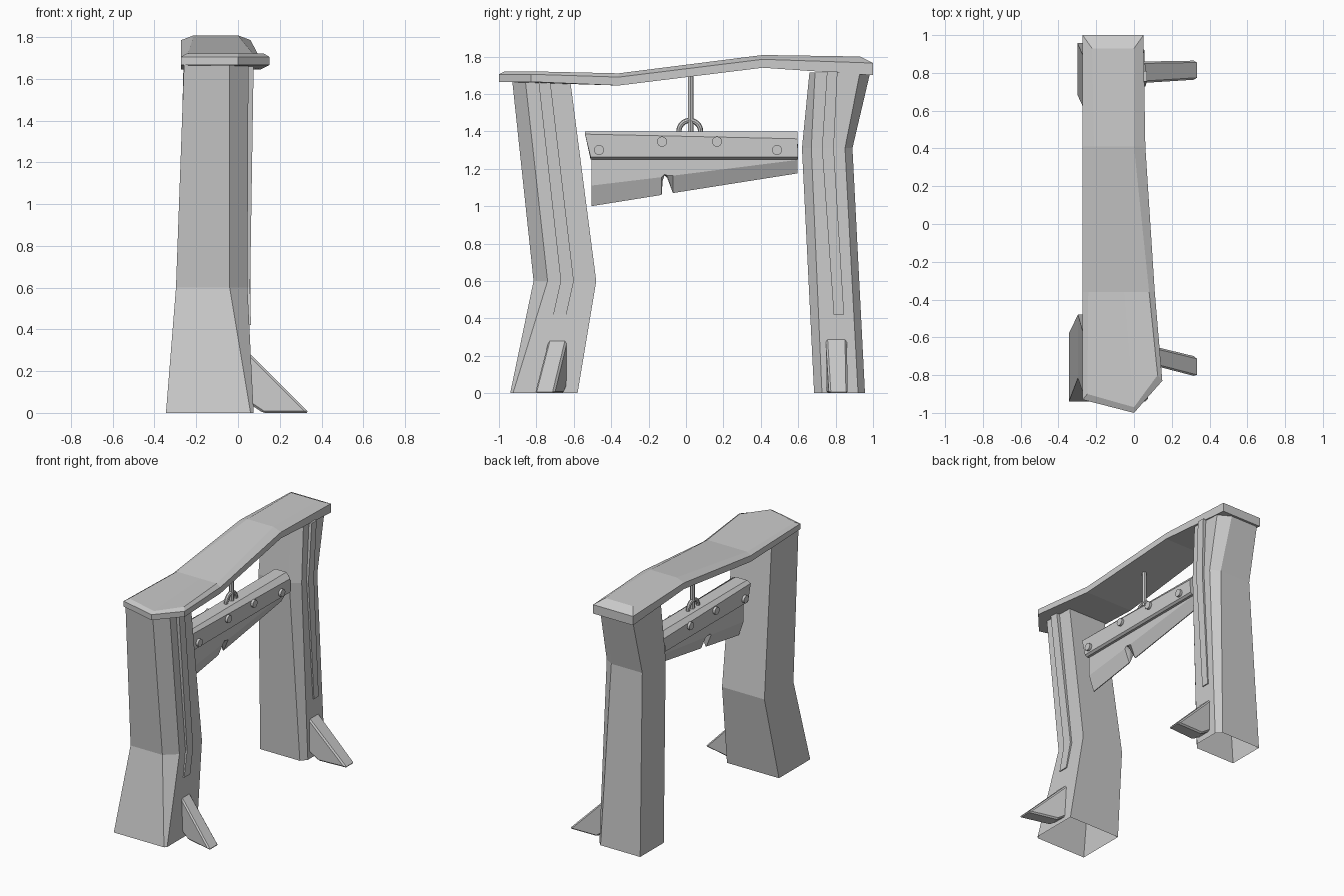
import bpy, bmesh, math

if "Cube" in bpy.data.objects:
    bpy.data.objects.remove(bpy.data.objects["Cube"], do_unlink=True)

stone = bpy.data.materials.new("plain_grey")
stone.use_nodes = True
stone.diffuse_color = (0.6, 0.6, 0.6, 1)
stone.node_tree.nodes["Principled BSDF"].inputs["Base Color"].default_value = (0.6, 0.6, 0.6, 1)


def finish(name, bm):
    """Turn a bmesh into a named, coloured object."""
    bmesh.ops.recalc_face_normals(bm, faces=bm.faces)
    mesh = bpy.data.meshes.new(name)
    bm.to_mesh(mesh)
    bm.free()
    mesh.materials.append(stone)
    obj = bpy.data.objects.new(name, mesh)
    bpy.context.collection.objects.link(obj)
    return obj


def loft(name, rings, start_cap=True, end_cap=True):
    """Skin a list of equal closed rings."""
    bm = bmesh.new()
    loops = [[bm.verts.new(p) for p in ring] for ring in rings]
    count = len(loops[0])
    for a, b in zip(loops, loops[1:]):
        for i in range(count):
            j = (i + 1) % count
            bm.faces.new((a[i], a[j], b[j], b[i]))
    if start_cap:
        bm.faces.new(loops[0])
    if end_cap:
        bm.faces.new(loops[-1])
    return finish(name, bm)


def chamfer(obj, width):
    mod = obj.modifiers.new("chamfer", "BEVEL")
    mod.width = width
    mod.segments = 1


# Front post: leaning, one chamfered corner, open underneath
def front_ring(z, left, mid, right, outer, cham, inner):
    return [(left, outer, z), (mid, outer, z), (right, cham, z),
            (right, inner, z), (left, inner, z)]


loft("front_post", [
    front_ring(0, -0.345, 0.06, 0.075, -0.94, -0.925, -0.58),
    front_ring(0.6, -0.297, -0.04, 0.045, -0.815, -0.74, -0.48),
    front_ring(1.68, -0.258, -0.04, 0.05, -0.93, -0.86, -0.62),
], start_cap=False)


# Back post: bent the other way, two chamfered corners
def back_ring(z, left, mid, right, inner, inner_c, outer_c, outer):
    return [(left, inner, z), (mid, inner, z), (right, inner_c, z),
            (right, outer_c, z), (mid, outer, z), (left, outer, z)]


loft("back_post", [
    back_ring(0, -0.30, 0.02, 0.055, 0.685, 0.727, 0.92, 0.957),
    back_ring(1.31, -0.27, -0.02, 0.045, 0.62, 0.67, 0.85, 0.89),
    back_ring(1.715, -0.26, -0.04, 0.045, 0.66, 0.69, 0.93, 0.985),
], start_cap=False)


# Raised strips on the post sides
def strip(name, stations):
    loft(name, [[(0, a, z), (x, a, z), (x, b, z), (0, b, z)] for z, x, a, b in stations])


strip("front_post_strip", [(0.42, 0.062, -0.71, -0.64), (0.6, 0.058, -0.67, -0.60),
                           (1.68, 0.075, -0.79, -0.727)])
strip("back_post_strip", [(0.42, 0.06, 0.79, 0.845), (1.31, 0.06, 0.727, 0.79),
                          (1.72, 0.068, 0.754, 0.81)])


# Slanted foot braces
def brace(name, base, tip):
    def side(k):
        at = lambda x: base[k] + (tip[k] - base[k]) * (x - 0.05) / 0.29
        return [(x, at(x), z) for x, z in
                [(0.03, 0.06), (0.03, 0.305), (0.05, 0.29), (0.34, 0), (0.12, 0)]]
    chamfer(loft(name, [side(0), side(1)]), 0.01)


brace("front_brace", (-0.735, -0.635), (-0.81, -0.705))
brace("back_brace", (0.747, 0.86), (0.765, 0.865))

# Top beam: wavy slab with a pointed nose and bevelled top rim
left = -0.272
beam = []
for (yl, ym, yr), mid, right, low, side, top, inset, back in [
        ((-0.93, -1.0, -0.83), 0.0, 0.15, 1.665, 1.705, 1.72, 0.025, 0.03),
        ((-0.36, -0.36, -0.36), -0.05, 0.11, 1.645, 1.69, 1.71, 0.03, 0),
        ((0.41, 0.41, 0.41), -0.1, 0.06, 1.74, 1.785, 1.808, 0.06, 0),
        ((1.0, 1.0, 1.0), -0.1, 0.05, 1.70, 1.765, 1.80, 0.05, -0.07)]:
    beam.append([
        (left, yl, low), (mid, ym, low), (right, yr, low), (right, yr, side),
        (right - inset, yr + back, top), (mid, ym + back, top),
        (left + inset, yl + back, top), (left, yl, side)])


def end_faces(bm_loop, bm):
    """Close a beam end with side and rim faces around the middle column."""
    a, b, c, d, e, f, g, h = bm_loop
    m = bm.verts.new((b.co.x, b.co.y, d.co.z))
    for face in [(a, b, m, h), (b, c, d, m), (h, m, f, g), (m, d, e, f)]:
        bm.faces.new(face)


slab = loft("top_beam", beam, False, False)
bm = bmesh.new()
bm.from_mesh(slab.data)
bm.verts.ensure_lookup_table()
end_faces(bm.verts[:8], bm)
end_faces(bm.verts[-9:-1] if len(bm.verts) > 32 else bm.verts[-8:], bm)
bmesh.ops.recalc_face_normals(bm, faces=bm.faces)
bm.to_mesh(slab.data)
bm.free()

# Hanging bar with chamfered top
cx = -0.07


def bar_ring(y_low, y_top, shoulder):
    half = [(0.06, 1.25, y_low), (0.075, 1.262, y_low), (0.075, shoulder, y_top), (0.045, 1.40, y_top)]
    return [(cx + x, y, z) for x, z, y in half] + [(cx - x, y, z) for x, z, y in reversed(half)]


loft("hanging_bar", [bar_ring(-0.51, -0.54, 1.385), bar_ring(0.60, 0.595, 1.36)])

# Blade: tapers to a slanted, notched edge
def blade_ring(y, shoulder, edge):
    t = 0.042
    return [(cx - t, y, 1.27), (cx + t, y, 1.27), (cx + t, y, shoulder),
            (cx + 0.003, y, edge), (cx - 0.003, y, edge), (cx - t, y, shoulder)]


loft("blade", [blade_ring(*s) for s in [
    (-0.505, 1.11, 1.0), (-0.13, 1.155, 1.06), (-0.125, 1.16, 1.135), (-0.115, 1.17, 1.165),
    (-0.10, 1.165, 1.15), (-0.07, 1.163, 1.07), (0.595, 1.247, 1.175)]])


def cylinder(name, radius, depth, location, rotation, sides):
    bpy.ops.mesh.primitive_cylinder_add(vertices=sides, radius=radius, depth=depth,
                                        location=location, rotation=rotation)
    obj = bpy.context.object
    obj.name = name
    obj.data.materials.append(stone)
    bpy.ops.object.shade_smooth_by_angle()


# Bolts through the bar
for i, (y, z) in enumerate([(-0.465, 1.30), (-0.128, 1.345), (0.166, 1.345), (0.487, 1.30)]):
    cylinder(f"bolt_{i + 1}", 0.027, 0.185, (cx, y, z), (0, math.pi / 2, 0), 16)

# Hanging rod and ring
cylinder("hanging_rod", 0.015, 0.32, (cx, 0.025, 1.56), (0, 0, 0), 12)
bpy.ops.mesh.primitive_torus_add(major_radius=0.058, minor_radius=0.014, major_segments=24,
                                 minor_segments=8, location=(cx, 0.02, 1.40),
                                 rotation=(0, math.pi / 2, 0))
bpy.context.object.name = "hanging_ring"
bpy.context.object.data.materials.append(stone)
bpy.ops.object.shade_smooth_by_angle()
